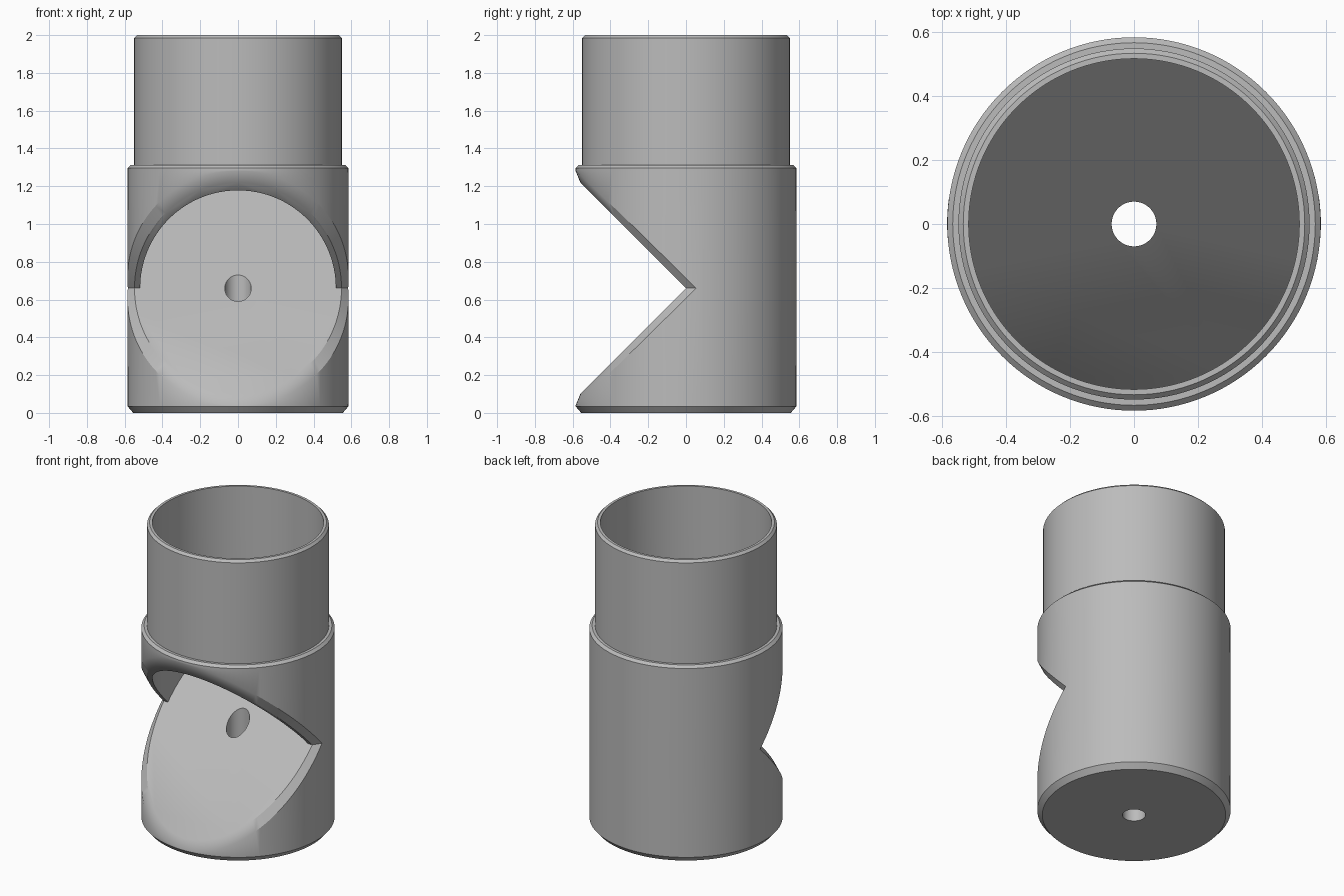
import bpy
import bmesh
from mathutils import Matrix, Vector

SIDES = 128
APEX = 0.66        # height of the notch apex
BODY_R = 0.585
SPIGOT_R = 0.55
BORE_R = 0.518
HOLE_R = 0.07
CHAMFER = 0.037

cube = bpy.data.objects.get("Cube")
if cube:
    bpy.data.objects.remove(cube, do_unlink=True)

metal = bpy.data.materials.new("grey_metal")
metal.use_nodes = True
grey = (0.5, 0.5, 0.5, 1)
metal.diffuse_color = grey
metal.node_tree.nodes["Principled BSDF"].inputs["Base Color"].default_value = grey


def cylinder(bm, radius, low, high):
    bmesh.ops.create_cone(bm, cap_ends=True, segments=SIDES, radius1=radius, radius2=radius,
                          depth=high - low, matrix=Matrix.Translation((0, 0, (low + high) / 2)))


def slice_off(bm, normal, fill=True):
    """Remove what lies on the normal side of a plane through the apex."""
    geom = bm.verts[:] + bm.edges[:] + bm.faces[:]
    cut = bmesh.ops.bisect_plane(bm, geom=geom, dist=1e-5, plane_co=(0, 0, 0),
                                 plane_no=normal, clear_outer=True)["geom_cut"]
    rim = [e for e in cut if isinstance(e, bmesh.types.BMEdge)]
    if fill:
        bmesh.ops.edgeloop_fill(bm, edges=rim)
    return rim


def extend(bm, face, radius, height):
    """Extrude a round cap to a new radius and height."""
    new = bmesh.ops.extrude_discrete_faces(bm, faces=[face])["faces"][0]
    for v in new.verts:
        flat = Vector((v.co.x, v.co.y, 0)).normalized() * radius
        v.co = flat + Vector((0, 0, height - APEX))
    return new


def make_object(bm, name):
    bmesh.ops.recalc_face_normals(bm, faces=bm.faces)
    mesh = bpy.data.meshes.new(name)
    bm.to_mesh(mesh)
    bm.free()
    obj = bpy.data.objects.new(name, mesh)
    obj.location.z = APEX
    bpy.context.collection.objects.link(obj)
    return obj


# Lower half of the notched body, with a chamfered slanted rim
bm = bmesh.new()
cylinder(bm, BODY_R, 0.035 - APEX, 1)
rim = slice_off(bm, (0, -1, 1))
bmesh.ops.bevel(bm, geom=rim, offset=CHAMFER, offset_type='OFFSET', segments=1,
                profile=0.5, affect='EDGES', clamp_overlap=False)
slice_off(bm, (0, 0, 1), fill=False)

# Mirror it upward to complete the V notch
copy = bmesh.ops.duplicate(bm, geom=bm.verts[:] + bm.edges[:] + bm.faces[:])["geom"]
for v in copy:
    if isinstance(v, bmesh.types.BMVert):
        v.co.z = -v.co.z
bmesh.ops.remove_doubles(bm, verts=bm.verts, dist=1e-4)
bmesh.ops.recalc_face_normals(bm, faces=bm.faces)

# Chamfered foot, collar and spigot
bottom = min(bm.faces, key=lambda f: f.calc_center_median().z)
top = max(bm.faces, key=lambda f: f.calc_center_median().z)
extend(bm, bottom, BODY_R - 0.03, 0)
for radius, height in ((BODY_R, 1.296), (0.568, 1.312), (SPIGOT_R, 1.312),
                       (SPIGOT_R, 1.985), (0.535, 2)):
    top = extend(bm, top, radius, height)
body = make_object(bm, "pipe_body")
body.data.materials.append(metal)

# Bore with a slanted floor
bm = bmesh.new()
cylinder(bm, BORE_R, -1, 2)
slice_off(bm, (0, 1, -1))
slice_off(bm, (0, 0, -1))
bore = make_object(bm, "bore_cutter")

# Drain hole through the floor
bm = bmesh.new()
cylinder(bm, HOLE_R, -1, 0.5)
hole = make_object(bm, "hole_cutter")

bpy.ops.object.select_all(action='DESELECT')
body.select_set(True)
bpy.context.view_layer.objects.active = body
for cutter in (bore, hole):
    cutter.hide_render = True
    mod = body.modifiers.new(cutter.name, 'BOOLEAN')
    mod.operation = 'DIFFERENCE'
    mod.solver = 'EXACT'
    mod.object = cutter
    bpy.ops.object.modifier_apply(modifier=mod.name)
    bpy.data.objects.remove(cutter, do_unlink=True)
bpy.ops.object.shade_smooth_by_angle()
